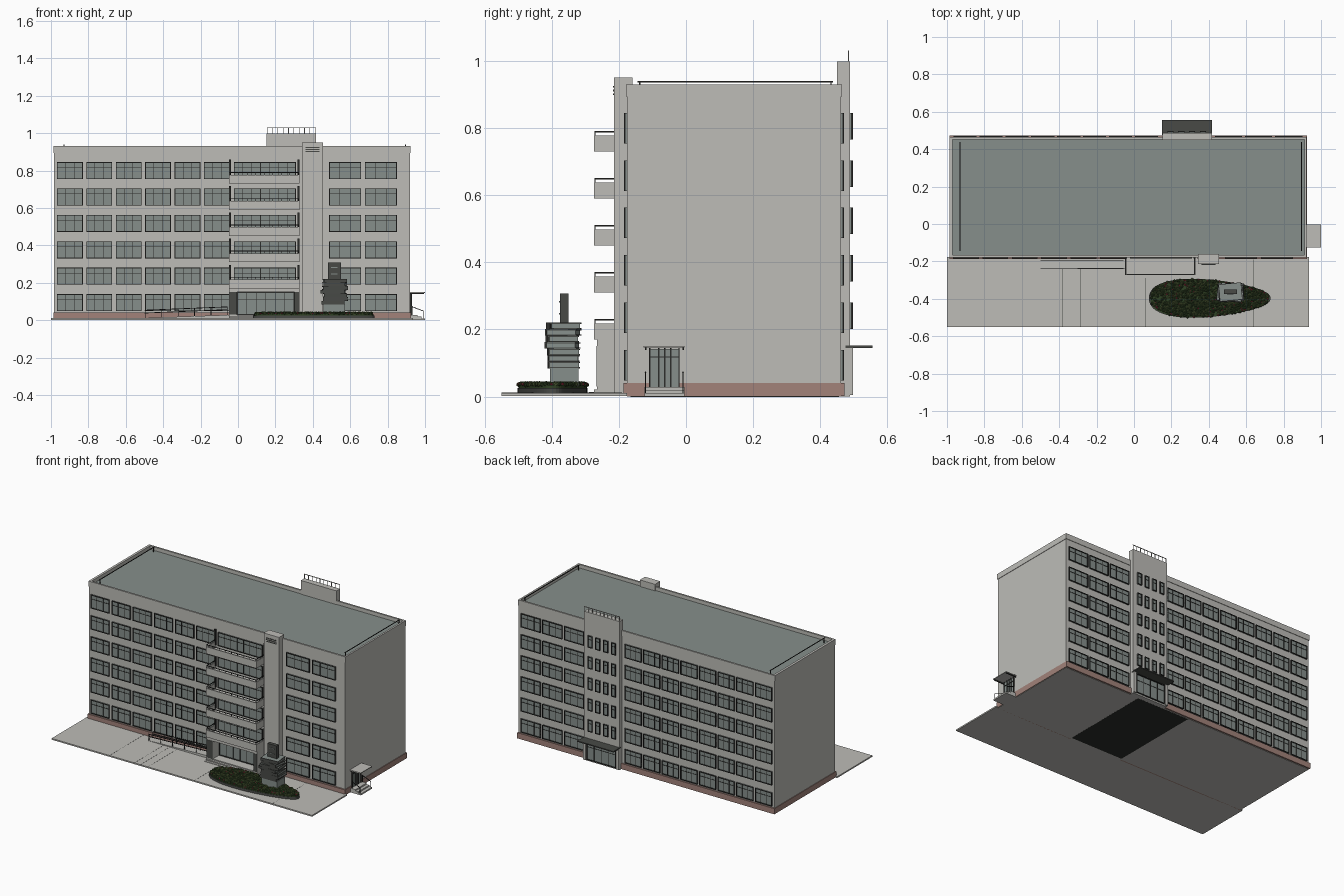
import bpy, bmesh, math, random
from mathutils import Matrix

random.seed(4)
cube = bpy.data.objects.get("Cube")
if cube:
    bpy.data.objects.remove(cube, do_unlink=True)


def material(name, *rgb):
    m = bpy.data.materials.new(name)
    m.use_nodes = True
    m.diffuse_color = (*rgb, 1)
    m.node_tree.nodes["Principled BSDF"].inputs["Base Color"].default_value = (*rgb, 1)
    return m


WALL = material("pale wall", .51, .505, .475)
GLASS = material("grey green glass", .24, .275, .26)
DARK = material("dark metal", .025, .026, .024)
STONE = material("dark stone", .065, .068, .062)
BRICK = material("red brick", .36, .225, .195)
LEAF = material("dark leaf", .03, .055, .018)
OLIVE = material("light leaf", .085, .12, .04)
FLOWER = material("red flower", .3, .02, .045)


class Part:
    """Collects primitives into one named object."""

    def __init__(self, name, *mats):
        self.name, self.mats, self.bm = name, mats, bmesh.new()

    def paint(self, verts, mat):
        for f in {f for v in verts for f in v.link_faces}:
            f.material_index = mat

    def box(self, x0, x1, y0, y1, z0, z1, mat=0, turn=None):
        size = Matrix.Diagonal((x1 - x0, y1 - y0, z1 - z0, 1))
        place = Matrix.Translation(((x0 + x1) / 2, (y0 + y1) / 2, (z0 + z1) / 2))
        spin = Matrix.Rotation(turn or 0, 4, 'Z')
        made = bmesh.ops.create_cube(self.bm, size=1, matrix=place @ spin @ size)
        self.paint(made["verts"], mat)
        return made["verts"]

    def ball(self, x, y, z, r, mat=0):
        made = bmesh.ops.create_icosphere(self.bm, subdivisions=1, radius=r,
                                          matrix=Matrix.Translation((x, y, z)))
        self.paint(made["verts"], mat)

    def prism(self, points, z0, z1):
        f = self.bm.faces.new([self.bm.verts.new((x, y, z0)) for x, y in points])
        up = bmesh.ops.extrude_face_region(self.bm, geom=[f])["geom"]
        for v in up:
            if isinstance(v, bmesh.types.BMVert):
                v.co.z = z1
        bmesh.ops.recalc_face_normals(self.bm, faces=self.bm.faces[:])

    def done(self):
        me = bpy.data.meshes.new(self.name)
        self.bm.to_mesh(me)
        self.bm.free()
        for m in self.mats:
            me.materials.append(m)
        ob = bpy.data.objects.new(self.name, me)
        bpy.context.scene.collection.objects.link(ob)
        return ob


X0, X1, Y0, Y1, TOP = -.983, .92, -.176, .462, .93
FLOORS = [.048 + .1412 * i for i in range(6)]
HIGH = .091


def window(p, x0, x1, z0, z1, y, out, panes=3, transom=True):
    """Glass (slot 0) with a projecting frame (slot 1); out is -1 front, 1 back."""
    def slab(a, b, c, d, depth, mat):
        p.box(a, b, *sorted((y - out * .002, y + out * depth)), c, d, mat)
    slab(x0, x1, z0, z1, .004, 0)
    w = .004
    for a in (x0, x1 - w):
        slab(a, a + w, z0, z1, .009, 1)
    for c in (z0, z1 - w):
        slab(x0, x1, c, c + w, .009, 1)
    for i in range(1, panes):
        m = x0 + (x1 - x0) * i / panes
        slab(m - .0015, m + .0015, z0, z1, .006, 1)
    if transom:
        m = z0 + (z1 - z0) * .68
        slab(x0, x1, m - .0015, m + .0015, .006, 1)


# Main block, parapet and roof
p = Part("main_walls", WALL)
p.box(X0, X1, Y0, Y1, 0, .9)
for a, b in ((X0 - .003, X0 + .013), (X1 - .009, X1 + .003)):
    p.box(a, b, Y0 - .003, Y1 + .003, .893, TOP)
for a, b in ((Y0 - .003, Y0 + .009), (Y1 - .009, Y1 + .003)):
    p.box(X0, X1, a, b, .893, TOP)
p.done()
p = Part("roof_deck", GLASS)
p.box(X0 + .01, X1 - .006, Y0 + .008, Y1 - .008, .895, .906)
p.done()
p = Part("roof_rods", DARK)
for x in (-.93, .895):
    p.box(x - .002, x + .002, -.145, .438, .936, .94)
    for y in (-.14, .43):
        p.box(x - .002, x + .002, y, y + .004, .9, .938)
p.done()

# Brick plinth with a gap for the front entrance
p = Part("brick_plinth", BRICK)
for a, b in ((X0 - .004, -.045), (.34, X1 + .004)):
    p.box(a, b, Y0 - .01, Y0 + .01, .002, .04)
p.box(X0 - .004, X1 + .004, Y1 - .01, Y1 + .01, .002, .04)
for x in (X0, X1):
    p.box(x - .004, x + .004, Y0 - .01, Y1 + .01, .002, .04)
p.done()

# Window grids on both long sides
p = Part("front_windows", GLASS, DARK)
for z in FLOORS:
    for i in range(6):
        a = -.968 + i * .1572
        window(p, a, a + .138, z, z + HIGH, Y0, -1)
    for a in (.487, .679):
        window(p, a, a + .171, z, z + HIGH, Y0, -1)
p.done()
p = Part("back_windows", GLASS, DARK)
for z in FLOORS:
    for i in range(8):
        a = -.965 + i * .1385
        window(p, a, a + .124, z, z + HIGH, Y1, 1)
    for i in range(3):
        a = .432 + i * .161
        window(p, a, a + .146, z, z + HIGH, Y1, 1)
p.done()

# Front balconies with windows behind them
p = Part("balcony_windows", GLASS, DARK)
for z in FLOORS[1:]:
    window(p, -.022, .31, z, z + HIGH, Y0, -1, 7)
    for x in (-.048, .319):
        p.box(x, x + .011, Y0 - .009, Y0, z, z + .105, 1)
p.done()
p = Part("balconies", WALL)
r = Part("balcony_rails", DARK)
L, R, F, T = -.047, .328, -.274, .007
for i in range(5):
    z = .17 + .14 * i
    p.box(L, R, F, Y0, z, z + .008)
    p.box(L, R, F, F + T, z, z + .047)
    for x in (L, R - T):
        p.box(x, x + T, F, Y0, z, z + .047)
        r.box(x + .002, x + .005, F + .002, Y0, z + .057, z + .061)
    r.box(L + .002, R - .002, F + .002, F + .005, z + .057, z + .061)
    for k in range(9):
        x = L + .003 + k * (R - L - .009) / 8
        r.box(x, x + .003, F + .002, F + .005, z + .045, z + .058)
p.done()
r.done()

# Front entrance
p = Part("entrance_porch", WALL, STONE)
for a, b in ((L, -.005), (.302, R)):
    p.box(a, b, -.265, Y0, .012, .157)
    p.box(a + .001, b - .001, -.267, -.264, .03, .15, 1)
p.box(L, R, -.265, Y0, .15, .172)
for i in range(3):
    p.box(L, R, F - .015 + i * .015, Y0, .004, .014 + i * .007)
p.done()
p = Part("entrance_doors", GLASS, DARK)
window(p, -.005, .302, .028, .15, Y0 - .01, -1, 6)
p.done()

# Front stair tower with a louvre near the top
p = Part("front_tower", WALL, STONE)
p.box(.342, .455, -.215, -.16, .005, .95)
for z in (.898, .909, .92):
    p.box(.362, .437, -.218, -.214, z, z + .005, 1)
p.done()

# Back tower, windows, parapet rail and canopy
p = Part("back_tower", WALL)
p.box(.152, .416, .45, .488, 0, .998)
for i in range(10):
    x = .154 + i * .0286
    p.box(x, x + .003, .483, .486, .995, 1.03)
p.box(.154, .416, .483, .486, 1.026, 1.03)
for a, b in ((.152, .17), (.398, .416)):
    p.box(a, b, .48, .498, .005, .145)
p.done()
p = Part("back_tower_windows", GLASS, DARK)
for z in FLOORS[1:]:
    for i in range(4):
        a = .178 + i * .058
        window(p, a, a + .033, z + .012, z + HIGH, .488, 1, 1)
window(p, .175, .393, .01, .138, .488, 1, 4)
p.done()
p = Part("back_canopy", STONE)
p.box(.15, .418, .475, .555, .145, .152)
p.done()

# Side entrance
p = Part("side_steps", WALL)
for i in range(3):
    p.box(X1, 1 - i * .02, -.124, -.005, 0, .01 + i * .009)
p.box(X1, 1, -.126, -.004, .146, .151)
p.done()
p = Part("side_door", GLASS, DARK)
p.box(X1, X1 + .006, -.108, -.02, .028, .142)
for y in (-.11, -.083, -.065, -.047, -.023):
    p.box(X1, X1 + .01, y, y + .004, .028, .145, 1)
p.box(X1, X1 + .01, -.108, -.02, .116, .12, 1)
for y in (-.122, -.01):
    for x, h in ((.93, .075), (.99, .05)):
        p.box(x, x + .003, y, y + .003, .01, h, 1)
    bar = p.box(.93, .993, y, y + .003, .07, .074, 1)
    for v in bar:
        if v.co.x > .96:
            v.co.z -= .024
    p.box(X1, .995, y, y + .004, .139, .146, 1)
p.done()

# Paving and dark floor slab under the entrance hall
p = Part("front_paving", WALL, STONE)
p.box(-1, .935, -.55, Y0, .002, .011)
for x in (-.57, -.385, -.34, -.285, .06, .64):
    p.box(x, x + .0015, -.55, -.19, .01, .0115, 1)
p.done()
p = Part("hall_floor", DARK)
p.box(-.04, .35, -.165, .455, -.0005, .004)
p.done()

# Access ramp with sloping rails
p = Part("access_ramp", WALL, DARK)
for v in p.box(-.5, -.047, -.24, Y0, .008, .012):
    if v.co.x > -.3 and v.co.z > .01:
        v.co.z = .028
for y in (-.238, -.196):
    for lift in (.03, .045):
        for v in p.box(-.5, -.055, y, y + .004, lift, lift + .004, 1):
            v.co.z += .024 if v.co.x > -.3 else .006
    for i in range(6):
        x = -.498 + i * .088
        p.box(x, x + .003, y, y + .003, .01, .052 + i * .0035, 1)
p.done()


# Flower bed
def bed(t, s=1):
    w = math.copysign(abs(math.sin(t)) ** .85, math.sin(t))
    return .405 + s * .325 * math.cos(t), -.397 + s * w * (.1 - .028 * math.cos(t))


turns = [i * math.tau / 64 for i in range(64)]
p = Part("bed_kerb", STONE)
p.prism([bed(t) for t in turns], .01, .026)
p.done()
p = Part("bed_planting", LEAF, OLIVE, FLOWER)
p.prism([bed(t, .98) for t in turns], .02, .034)
for i in range(1300):
    s = math.sqrt(random.random()) * .97
    x, y = bed(random.random() * math.tau, s)
    kind = random.choices((0, 1, 2), (6, 3, 3 if s > .88 else .7))[0]
    p.ball(x, y, .034 + random.random() * .004, .005 if kind == 2 else .008, kind)
p.done()

# Stacked book sculpture with an upright tablet
p = Part("book_sculpture", GLASS, STONE)
p.box(.458, .572, -.405, -.32, .03, .085)
for i in range(7):
    z, h = .084 + i * .0195, .0195
    cx, cy = .515 + random.uniform(-.01, .01), -.363 + random.uniform(-.004, .004)
    w, d, a = .058 + random.uniform(0, .009), .046, random.uniform(-.16, .1)
    p.box(cx - w + .004, cx + w - .004, cy - d + .003, cy + d - .003, z, z + h, 0, a)
    for c in (z, z + h - .004):
        p.box(cx - w, cx + w, cy - d, cy + d, c, c + .0038, 1, a)
    sx, sy = cx + math.sin(a) * d, cy - math.cos(a) * d
    p.box(sx - w, sx + w, sy - .002, sy + .002, z, z + h, 1, a)
p.box(.48, .55, -.375, -.35, .218, .307, 1)
p.box(.497, .533, -.378, -.374, .245, .249)
p.box(.497, .533, -.378, -.374, .28, .284)
p.done()
